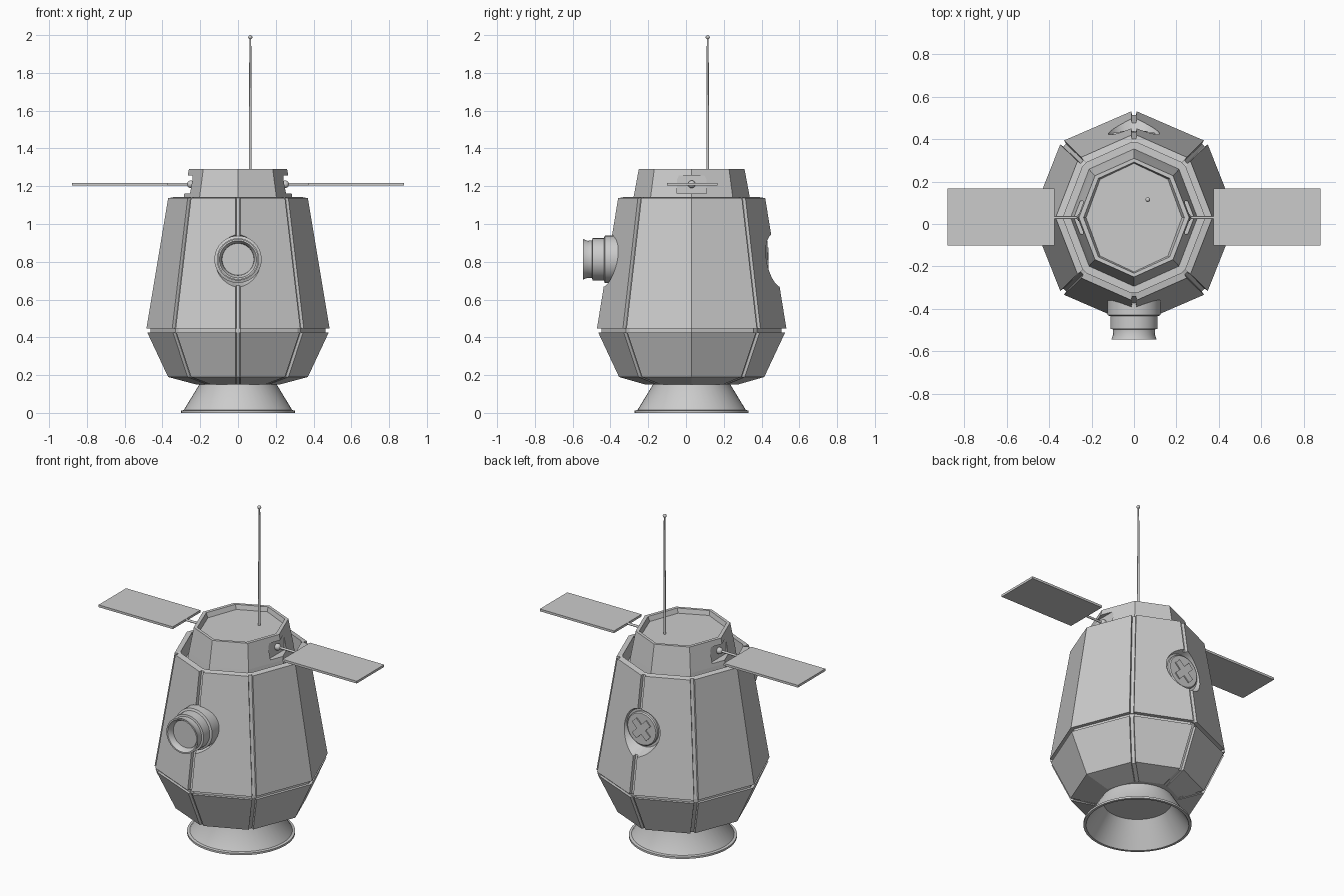
import bpy, bmesh
from math import sin, cos, pi
from mathutils import Vector, Matrix

if "Cube" in bpy.data.objects:
    bpy.data.objects.remove(bpy.data.objects["Cube"])

CY = 0.03      # hull axis offset in y
PORT_Z = 0.813  # height of the round ports


def skin(name, rings, smooth=False):
    """Loft equal-length rings; both ends closed."""
    bm = bmesh.new()
    vs = [[bm.verts.new(p) for p in r] for r in rings]
    n = len(vs[0])
    for a, b in zip(vs, vs[1:]):
        for i in range(n):
            bm.faces.new((a[i], a[(i + 1) % n], b[(i + 1) % n], b[i]))
    bm.faces.new(vs[0])
    bm.faces.new(vs[-1])
    bmesh.ops.recalc_face_normals(bm, faces=bm.faces)
    return finish(name, bm, smooth)


def finish(name, bm, smooth=False):
    me = bpy.data.meshes.new(name)
    bm.to_mesh(me)
    bm.free()
    ob = bpy.data.objects.new(name, me)
    bpy.context.collection.objects.link(ob)
    if smooth:
        bpy.ops.object.select_all(action='DESELECT')
        ob.select_set(True)
        bpy.context.view_layer.objects.active = ob
        bpy.ops.object.shade_smooth_by_angle(angle=0.6)
    return ob


def octagon(z, rx, ry):
    return [Vector((rx * cos(i * pi / 4), CY + ry * sin(i * pi / 4), z)) for i in range(8)]


def grooved(z, rx, ry, d):
    """Octagon whose corners, except the two side ones, carry a slot of depth d."""
    p, out, w = octagon(z, rx, ry), [], 0.014
    for i in range(8):
        if i % 4 == 0:
            out.append(p[i])
            continue
        a = p[i] + (p[i - 1] - p[i]).normalized() * w
        b = p[i] + (p[(i + 1) % 8] - p[i]).normalized() * w
        inward = (Vector((0, CY, z)) - p[i]).normalized() * d
        out += [a, a.lerp(b, 0.15) + inward, a.lerp(b, 0.85) + inward, b]
    return out


def lathe(name, profile, axis='Z', centre=(0, 0, 0), n=40):
    """Revolve (radius, height) points about z, y or x."""
    c, rings = Vector(centre), []
    for r, h in profile:
        ring = []
        for k in range(n):
            u, v = r * cos(2 * pi * k / n), r * sin(2 * pi * k / n)
            ring.append(c + Vector({'Z': (u, v, h), 'Y': (u, h, v), 'X': (h, u, v)}[axis]))
        rings.append(ring)
    return skin(name, rings, True)


def box(name, centre, size, rot=Matrix()):
    bm = bmesh.new()
    bmesh.ops.create_cube(bm, size=1,
                          matrix=Matrix.Translation(centre) @ rot @ Matrix.Diagonal((*size, 1)))
    return finish(name, bm)


def ball(name, centre, r):
    bm = bmesh.new()
    bmesh.ops.create_uvsphere(bm, u_segments=16, v_segments=10, radius=r,
                              matrix=Matrix.Translation(centre))
    return finish(name, bm, True)


def cut(ob, cutter):
    cutter.hide_render = True
    m = ob.modifiers.new("cut", 'BOOLEAN')
    m.object, m.solver = cutter, 'EXACT'
    bpy.context.view_layer.objects.active = ob
    bpy.ops.object.modifier_apply(modifier=m.name)
    bpy.data.objects.remove(cutter)


# Panelled hull with seam grooves and an open rim
G = 0.018
hull = skin("hull", [grooved(*l) for l in (
    (0.15, 0.22, 0.25, 0.004), (0.19, 0.37, 0.39, G), (0.425, 0.480, 0.500, G),
    (0.425, 0.462, 0.482, 0.001), (0.447, 0.462, 0.482, 0.001), (0.447, 0.485, 0.507, G),
    (1.137, 0.370, 0.395, G), (1.143, 0.335, 0.360, 0), (1.05, 0.335, 0.360, 0))])

# Round recesses for the front and back ports
recess = ((0.15, 0.60), (0.145, 0.46), (0.115, 0.38))
cut(hull, lathe("back_recess_cutter", recess, 'Y', (0, CY, PORT_Z)))
cut(hull, lathe("front_recess_cutter", [(r, -h) for r, h in recess], 'Y', (0, CY, PORT_Z)))

# Top cap with sunken lid and side pockets
cap = skin("top_cap", [octagon(*l) for l in (
    (1.045, 0.30, 0.325), (1.14, 0.288, 0.308), (1.29, 0.26, 0.28),
    (1.29, 0.238, 0.262), (1.262, 0.226, 0.256))])
for s in (-1, 1):
    cut(cap, box("pocket_cutter", (s * 0.34, CY, 1.208), (0.20, 0.155, 0.095)))

# Solar panels on rods
for s, side in ((-1, "left"), (1, "right")):
    box(side + "_solar_panel", (s * 0.627, CY + 0.003, 1.21), (0.506, 0.268, 0.014))
    lathe(side + "_panel_rod", ((0.007, s * 0.23), (0.007, s * 0.38)), 'X', (0, CY, 1.21), 12)
    ball(side + "_rod_joint", (s * 0.25, CY, 1.21), 0.02)

# Antenna
lathe("antenna_mast", ((0.0075, 1.25), (0.005, 1.985)), 'Z', (0.065, 0.115, 0), 12)
ball("antenna_tip", (0.065, 0.115, 1.989), 0.011)

# Front lens barrel
lathe("lens_barrel", (
    (0.125, -0.34), (0.125, -0.43), (0.112, -0.435), (0.112, -0.495), (0.100, -0.497),
    (0.098, -0.52), (0.107, -0.545), (0.098, -0.545), (0.086, -0.525), (0.084, -0.51)),
    'Y', (0, 0, PORT_Z))

# Back hatch with a raised cross
lathe("back_hatch", ((0.102, 0.37), (0.102, 0.425), (0.096, 0.431)), 'Y', (0, 0, PORT_Z))
for k in (1, -1):
    box("hatch_cross_bar", (0, 0.432, PORT_Z), (0.135, 0.012, 0.042),
        Matrix.Rotation(k * pi / 4, 4, 'Y'))

# Hollow engine bell
lathe("engine_bell", (
    (0.205, 0.17), (0.205, 0.15), (0.287, 0.015), (0.302, 0.012), (0.302, 0.0),
    (0.287, 0.0), (0.24, 0.07), (0.19, 0.145)), 'Z', (0, CY, 0), 48)
